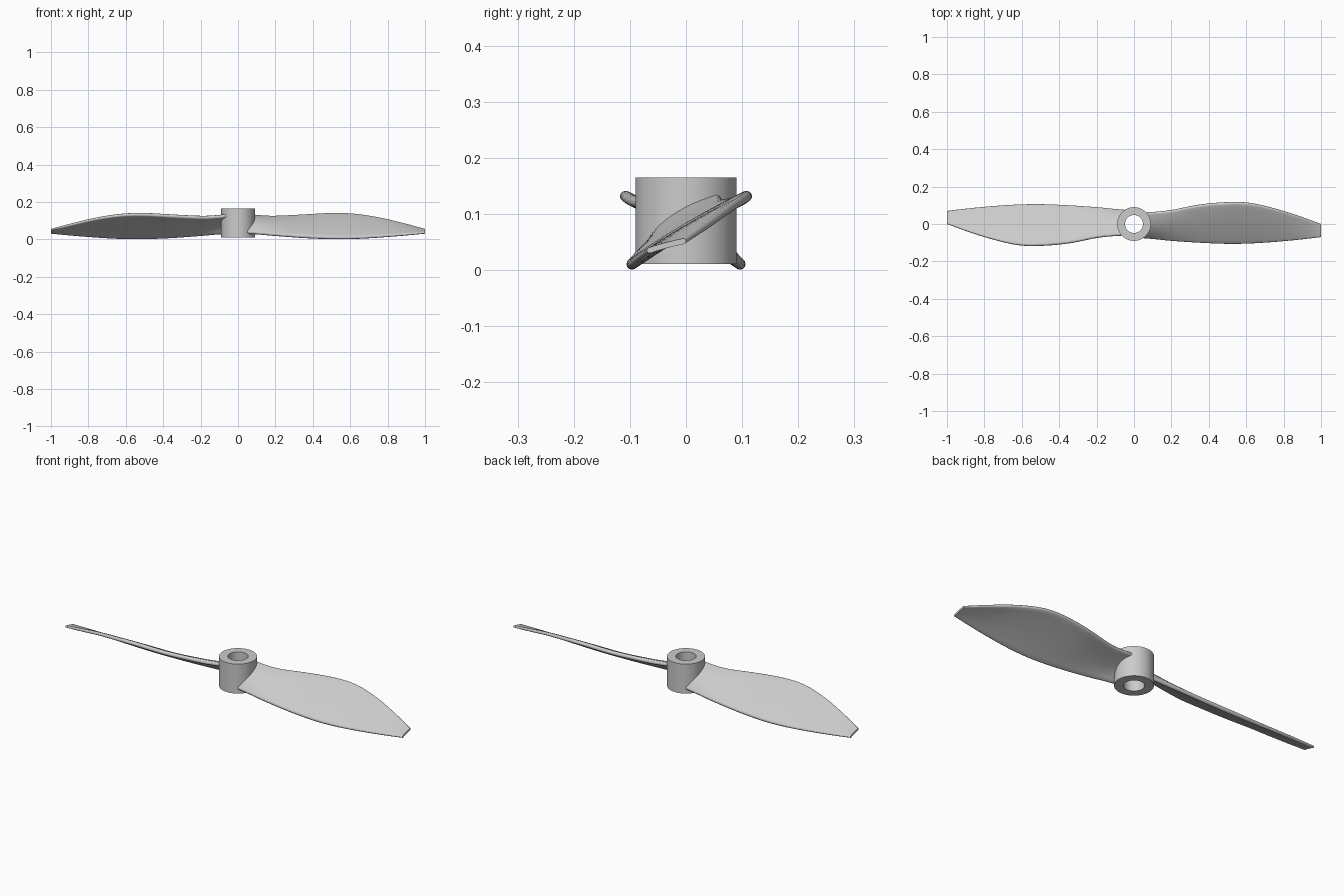
import bpy, bmesh, math
from mathutils import Vector

if "Cube" in bpy.data.objects:
    bpy.data.objects.remove(bpy.data.objects["Cube"])

grey = bpy.data.materials.new("light grey")
grey.use_nodes = True
colour = (0.6, 0.6, 0.6, 1)
grey.diffuse_color = colour
grey.node_tree.nodes["Principled BSDF"].inputs["Base Color"].default_value = colour


def finish(bm, name, angle):
    bmesh.ops.recalc_face_normals(bm, faces=bm.faces)
    mesh = bpy.data.meshes.new(name)
    bm.to_mesh(mesh)
    bm.free()
    mesh.materials.append(grey)
    obj = bpy.data.objects.new(name, mesh)
    bpy.context.collection.objects.link(obj)
    bpy.ops.object.select_all(action="DESELECT")
    obj.select_set(True)
    bpy.context.view_layer.objects.active = obj
    bpy.ops.object.shade_smooth_by_angle(angle=math.radians(angle))
    return obj


def bridge(bm, a, b):
    for i in range(len(a)):
        j = (i + 1) % len(a)
        bm.faces.new((a[i], a[j], b[j], b[i]))


# Hub: a tube made by joining four rings
def build_hub(outer=0.09, bore=0.048, low=0.011, high=0.165, sides=64):
    bm = bmesh.new()
    rings = []
    for r, z in ((outer, low), (outer, high), (bore, high), (bore, low)):
        rings.append([bm.verts.new((r * math.cos(k * math.tau / sides),
                                    r * math.sin(k * math.tau / sides), z))
                      for k in range(sides)])
    for k in range(4):
        bridge(bm, rings[k], rings[(k + 1) % 4])
    finish(bm, "hub", 30)


# Blade stations: x, low edge y and z, high edge y and z, half thickness, camber
STATIONS = [
    (0.052, -0.076, 0.030, 0.062, 0.136, 0.010, 0.016),
    (0.12, -0.082, 0.025, 0.066, 0.129, 0.010, 0.013),
    (0.20, -0.090, 0.018, 0.075, 0.126, 0.010, 0.009),
    (0.35, -0.100, 0.007, 0.104, 0.133, 0.010, 0.005),
    (0.50, -0.106, 0.001, 0.117, 0.141, 0.010, 0.004),
    (0.62, -0.104, 0.002, 0.113, 0.137, 0.009, 0.004),
    (0.75, -0.096, 0.009, 0.084, 0.118, 0.008, 0.003),
    (0.88, -0.084, 0.019, 0.044, 0.088, 0.007, 0.002),
    (1.00, -0.070, 0.030, 0.000, 0.056, 0.005, 0.001),
]


def smooth_stations(rows, steps):
    """Catmull-Rom interpolation through the stations."""
    rows = [Vector(r) for r in rows]
    out = []
    for i in range(len(rows) - 1):
        b, c = rows[i], rows[i + 1]
        a = rows[i - 1] if i else b * 2 - c
        d = rows[i + 2] if i + 2 < len(rows) else c * 2 - b
        for s in range(steps):
            t = s / steps
            out.append(0.5 * (b * 2 + (c - a) * t + (a * 2 - b * 5 + c * 4 - d) * t * t
                              + (b * 3 - a - c * 3 + d) * t ** 3))
    return out + [rows[-1]]


def section(row, spans=12, cap=6):
    """Thin cambered section with round edges."""
    x, y0, z0, y1, z1, r, camber = row
    start, end = Vector((y0 + r, z0 + r)), Vector((y1 - r, z1 - r))
    along = (end - start).normalized()
    normal = Vector((-along.y, along.x))

    def spine(t):
        return start.lerp(end, t) + normal * camber * 4 * t * (1 - t)

    pts = [spine(k / spans) + normal * r for k in range(spans + 1)]
    for k in range(1, cap):
        a = math.pi * k / cap
        pts.append(end + normal * r * math.cos(a) + along * r * math.sin(a))
    pts += [spine(1 - k / spans) - normal * r for k in range(spans + 1)]
    for k in range(1, cap):
        a = math.pi * k / cap
        pts.append(start - normal * r * math.cos(a) - along * r * math.sin(a))
    return [(x, p.x, p.y) for p in pts]


# Blade: loft through the sections, capped at root and tip
def build_blade(name, turn):
    bm = bmesh.new()
    rings = [[bm.verts.new(p) for p in section(row)]
             for row in smooth_stations(STATIONS, 6)]
    for a, b in zip(rings, rings[1:]):
        bridge(bm, a, b)
    bm.faces.new(rings[0])
    bm.faces.new(rings[-1])
    blade = finish(bm, name, 40)
    blade.rotation_euler.z = turn


build_hub()
build_blade("left_blade", 0)
build_blade("right_blade", math.pi)
